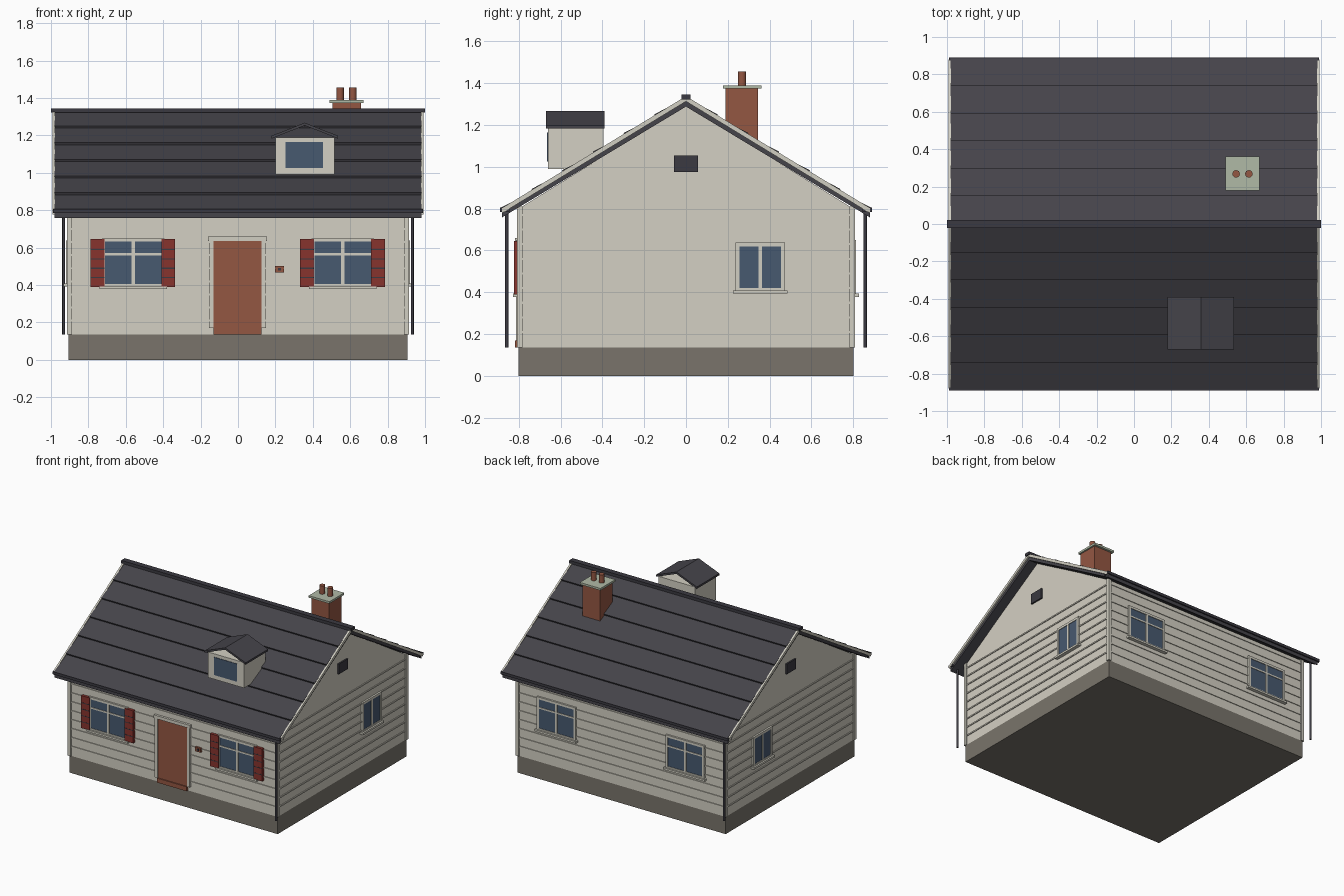
import bpy, bmesh, math
from mathutils import Matrix, Vector

if "Cube" in bpy.data.objects:
    bpy.data.objects.remove(bpy.data.objects["Cube"], do_unlink=True)


def material(name, *srgb):
    m = bpy.data.materials.new(name)
    m.use_nodes = True
    col = [((c + 0.055) / 1.055) ** 2.4 for c in srgb] + [1.0]
    m.diffuse_color = col
    m.node_tree.nodes["Principled BSDF"].inputs["Base Color"].default_value = col
    return m


CREAM = material("cream siding", 0.83, 0.815, 0.765)
TRIM = material("pale trim", 0.82, 0.81, 0.76)
STONE = material("foundation grey", 0.475, 0.455, 0.42)
SLATE = material("roof slate", 0.27, 0.265, 0.29)
METAL = material("dark metal", 0.23, 0.225, 0.255)
GLASS = material("blue glass", 0.28, 0.35, 0.44)
BRICK = material("brick red", 0.58, 0.34, 0.26)
SHUTTER = material("shutter red", 0.53, 0.20, 0.18)
CAP = material("pale green", 0.69, 0.73, 0.65)


def finish(name, bm, mat):
    bmesh.ops.recalc_face_normals(bm, faces=bm.faces)
    mesh = bpy.data.meshes.new(name)
    bm.to_mesh(mesh)
    bm.free()
    mesh.materials.append(mat)
    ob = bpy.data.objects.new(name, mesh)
    bpy.context.scene.collection.objects.link(ob)
    return ob


def boxes(name, mat, spans, matrix=Matrix()):
    """Join boxes given as (x0, x1, y0, y1, z0, z1)."""
    bm = bmesh.new()
    for x0, x1, y0, y1, z0, z1 in spans:
        mid = Vector((x0 + x1, y0 + y1, z0 + z1)) / 2
        size = (abs(x1 - x0), abs(y1 - y0), abs(z1 - z0), 1)
        bmesh.ops.create_cube(bm, size=1, matrix=matrix @ Matrix.Translation(mid) @ Matrix.Diagonal(size))
    return finish(name, bm, mat)


def prism(name, mat, profile, x0, x1):
    """Extrude a (y, z) profile along x."""
    bm = bmesh.new()
    face = bm.faces.new([bm.verts.new((x0, y, z)) for y, z in profile])
    out = bmesh.ops.extrude_face_region(bm, geom=[face])
    verts = [v for v in out["geom"] if isinstance(v, bmesh.types.BMVert)]
    bmesh.ops.translate(bm, verts=verts, vec=(x1 - x0, 0, 0))
    return finish(name, bm, mat)


def cylinder(name, mat, x, y, z0, z1, r):
    bm = bmesh.new()
    bmesh.ops.create_cone(bm, cap_ends=True, segments=16, radius1=r, radius2=r, depth=z1 - z0,
                          matrix=Matrix.Translation((x, y, (z0 + z1) / 2)))
    ob = finish(name, bm, mat)
    bpy.ops.object.select_all(action="DESELECT")
    ob.select_set(True)
    bpy.context.view_layer.objects.active = ob
    bpy.ops.object.shade_smooth_by_angle()
    return ob


# Each wall: turn about z, distance from the centre, half length
W, D = 0.905, 0.80
WALLS = {"front": (0, D, W), "left": (90, W, D), "back": (180, D, W), "right": (-90, W, D)}


def on_wall(name, mat, wall, spans):
    """Boxes given as (u0, u1, z0, z1, protrusion) against a wall."""
    turn, dist, _ = WALLS[wall]
    boxes(name, mat, [(u0, u1, -dist - out, -dist + 0.005, z0, z1) for u0, u1, z0, z1, out in spans],
          Matrix.Rotation(math.radians(turn), 4, "Z"))


# Foundation and walls
BASE, EAVE = 0.135, 0.80
SLOPE = 0.608
boxes("foundation", STONE, [(-W, W, -D, D, 0, BASE)])
prism("house_walls", CREAM, [(-D, BASE), (D, BASE), (D, EAVE), (0, 1.295), (-D, EAVE)], -W, W)
for wall, (_, _, half) in WALLS.items():
    on_wall(wall + "_siding", CREAM, wall,
            [(-half, half, BASE + 0.07 * i, BASE + 0.07 * i + 0.01, 0.006) for i in range(1, 10)])
boxes("corner_boards", TRIM, [(sx * 0.888, sx * 0.914, sy * 0.782, sy * 0.809, BASE, 0.81)
                              for sx in (-1, 1) for sy in (-1, 1)])

# Roof slopes with stepped courses, barge boards and gutters
RIDGE, EDGE, COURSES, STEP = 1.328, 0.88, 6, 0.012


def roof_z(y):
    return RIDGE - SLOPE * abs(y)


for side, s in (("front", -1), ("back", 1)):
    top = []
    for i in range(COURSES):
        low, high = EDGE * (1 - i / COURSES), EDGE * (1 - (i + 1) / COURSES)
        top += [(s * low, roof_z(low)), (s * (low + STEP / 2), roof_z(low) + STEP), (s * high, roof_z(high))]
    prism(side + "_roof", SLATE, top + [(0, RIDGE - 0.04), (s * EDGE, roof_z(EDGE) - 0.035)], -0.98, 0.98)
    for end in (-1, 1):
        barge = [(0, RIDGE + 0.01), (s * EDGE, roof_z(EDGE) + 0.01), (s * EDGE, roof_z(EDGE) - 0.015), (0, RIDGE - 0.015)]
        prism(side + "_barge_board", TRIM, barge, end * 0.978, end * 0.992)
    boxes(side + "_gutter", METAL, [(-0.99, 0.99, s * 0.845, s * 0.89, 0.785, 0.806)])
    cylinder(side + "_downpipe", METAL, -s * 0.932, s * 0.857, BASE, 0.79, 0.008)
boxes("ridge_cap", METAL, [(-1, 1, -0.022, 0.022, 1.322, 1.345)])


# Windows
def window(name, wall, u, wide, z0, z1, bar_z=None):
    a, b, f = u - wide / 2, u + wide / 2, 0.018
    on_wall(name + "_glass", GLASS, wall, [(a, b, z0, z1, 0.009)])
    trim = [(a - f, a, z0 - f, z1 + f, 0.014), (b, b + f, z0 - f, z1 + f, 0.014),
            (a, b, z1, z1 + f, 0.014), (a, b, z0 - f, z0, 0.014),
            (u - 0.009, u + 0.009, z0, z1, 0.013),
            (a - 0.03, b + 0.03, z0 - 0.027, z0 - 0.012, 0.027)]
    if bar_z:
        trim.append((a, b, bar_z - 0.006, bar_z + 0.006, 0.013))
    on_wall(name + "_frame", TRIM, wall, trim)


for wall in ("front", "back"):
    for u in (-0.56, 0.56):
        window(wall + "_window", wall, u, 0.30, 0.405, 0.632, 0.565)
window("left_window", "left", 0.355, 0.20, 0.42, 0.62)
window("right_window", "right", -0.355, 0.20, 0.42, 0.62)

# Shutters with slat lines
for u in (-0.752, -0.373, 0.368, 0.748):
    a, b = u - 0.037, u + 0.037
    on_wall("shutter", SHUTTER, "front", [(a, b, 0.39, 0.645, 0.022)])
    on_wall("shutter_slat_lines", METAL, "front",
            [(a, b, 0.437 + 0.05 * i, 0.443 + 0.05 * i, 0.023) for i in range(4)])

# Door, frame, sill and bell
on_wall("door", BRICK, "front", [(-0.13, 0.125, BASE, 0.635, 0.010)])
on_wall("door_sill", BRICK, "front", [(-0.13, 0.125, BASE, 0.17, 0.018)])
on_wall("door_frame", TRIM, "front", [(-0.155, -0.13, 0.17, 0.635, 0.014), (0.125, 0.15, 0.17, 0.635, 0.014),
                                      (-0.16, 0.155, 0.635, 0.66, 0.018)])
on_wall("door_bell", BRICK, "front", [(0.197, 0.245, 0.468, 0.502, 0.014)])
on_wall("door_bell_button", METAL, "front", [(0.213, 0.229, 0.478, 0.492, 0.018)])

# Gable vents
for wall in ("left", "right"):
    on_wall(wall + "_gable_vent", METAL, wall, [(-0.057, 0.057, 0.975, 1.055, 0.012)])

# Dormer with an open gable roof
boxes("dormer_body", CREAM, [(0.20, 0.515, -0.66, -0.395, 0.99, 1.19)])
boxes("dormer_glass", GLASS, [(0.255, 0.455, -0.664, -0.655, 1.025, 1.165)])
for s in (-1, 1):
    bm = bmesh.new()
    x, e = 0.357, 0.357 + s * 0.178
    face = bm.faces.new([bm.verts.new((px, -0.67, pz)) for px, pz in
                         ((x, 1.268), (e, 1.198), (e, 1.183), (x, 1.253))])
    out = bmesh.ops.extrude_face_region(bm, geom=[face])
    bmesh.ops.translate(bm, vec=(0, 0.28, 0), verts=[v for v in out["geom"] if isinstance(v, bmesh.types.BMVert)])
    finish("dormer_roof", bm, SLATE)

# Chimney, cap and pots
boxes("chimney", BRICK, [(0.505, 0.658, 0.19, 0.345, 1.05, 1.376)])
boxes("chimney_cap", CAP, [(0.49, 0.67, 0.178, 0.362, 1.374, 1.39)])
for x in (0.546, 0.614):
    cylinder("chimney_pot", BRICK, x, 0.268, 1.388, 1.455, 0.02)
